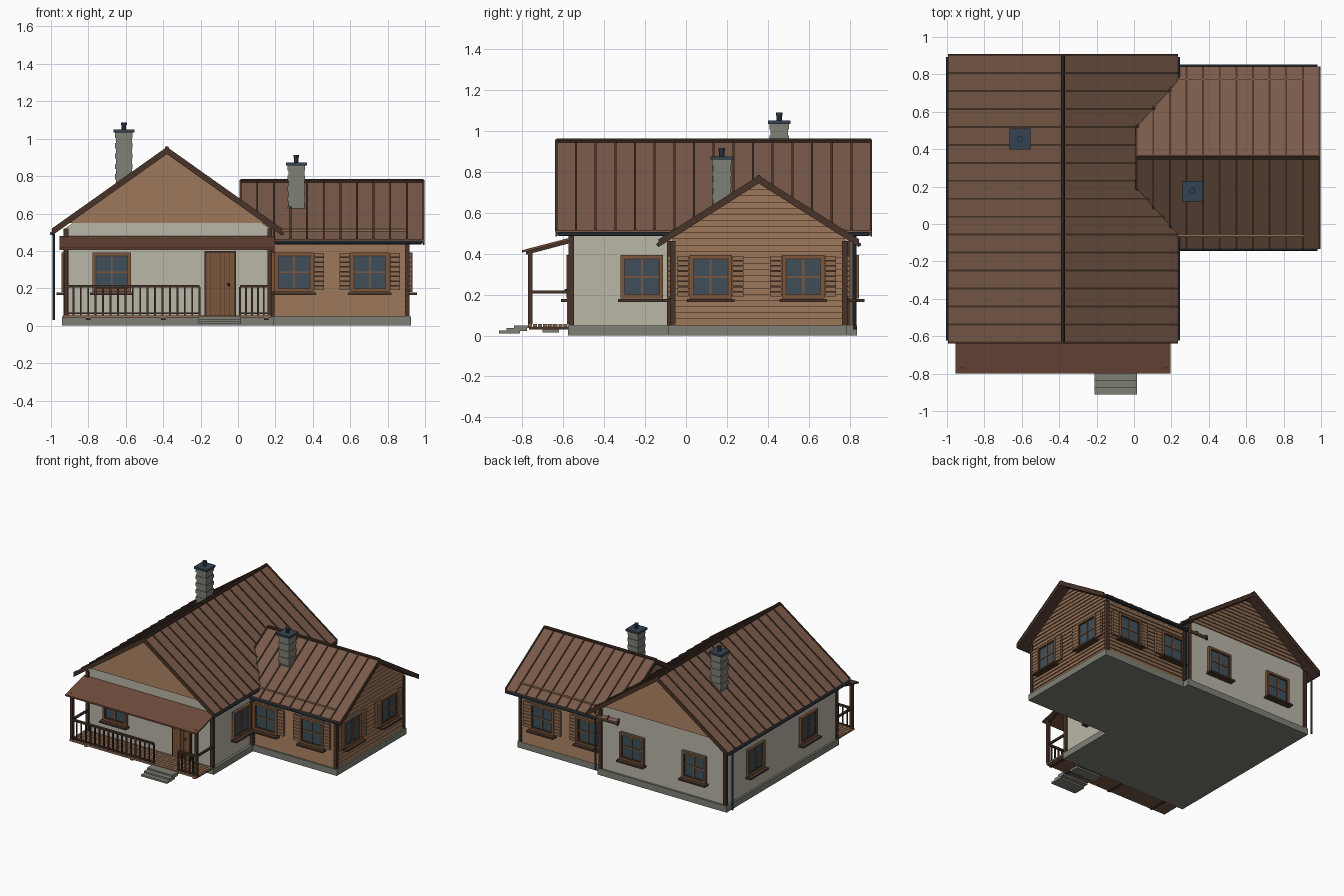
import bpy, bmesh, math
from mathutils import Matrix, Vector

if "Cube" in bpy.data.objects:
    bpy.data.objects.remove(bpy.data.objects["Cube"])


def material(name, r, g, b):
    m = bpy.data.materials.new(name)
    m.diffuse_color = [(c / 255 / 12.92 if c < 11 else ((c / 255 + .055) / 1.055) ** 2.4)
                       for c in (r, g, b)] + [1]
    m.use_nodes = True
    m.node_tree.nodes["Principled BSDF"].inputs["Base Color"].default_value = m.diffuse_color
    return m


ROOF = material("roof brown", 121, 90, 73)
PORCH = material("porch roof brown", 112, 76, 59)
TRIM = material("dark trim", 72, 52, 41)
WOOD = material("wood siding", 146, 110, 83)
FRAME = material("frame brown", 124, 87, 60)
PLASTER = material("plaster", 186, 182, 167)
STONE = material("stone grey", 126, 128, 117)
GLASS = material("window glass", 63, 79, 90)
METAL = material("blue grey metal", 52, 66, 80)

I = Matrix.Identity(4)
parts = {}


def part(name, mat):
    """Mesh collecting all geometry of one named part."""
    if name not in parts:
        parts[name] = (bmesh.new(), mat)
    return parts[name][0]


def prism(bm, pts, v0, v1, M):
    """Extrude a (u, z) outline along local y from v0 to v1."""
    a = [bm.verts.new(M @ Vector((u, v0, z))) for u, z in pts]
    b = [bm.verts.new(M @ Vector((u, v1, z))) for u, z in pts]
    bm.faces.new(a)
    bm.faces.new(b[::-1])
    for i in range(len(pts)):
        j = (i + 1) % len(pts)
        bm.faces.new((a[j], a[i], b[i], b[j]))


def box(bm, x0, x1, y0, y1, z0, z1, M=I):
    prism(bm, [(x0, z0), (x1, z0), (x1, z1), (x0, z1)], y0, y1, M)


def wall_frame(x, y, deg):
    """Local frame on a wall: x along it, -y outward."""
    return Matrix.Translation((x, y, 0)) @ Matrix.Rotation(math.radians(deg), 4, 'Z')


def cyl(bm, p, q, r, n=10):
    d = Vector(q) - Vector(p)
    M = Matrix.Translation((Vector(p) + Vector(q)) / 2) @ d.to_track_quat('Z', 'Y').to_matrix().to_4x4()
    bmesh.ops.create_cone(bm, cap_ends=True, segments=n, radius1=r, radius2=r, depth=d.length, matrix=M)


# Foundations
f = part("foundation", STONE)
box(f, -.94, .19, -.575, .835, 0, .05)
box(f, .15, .925, -.085, .785, 0, .0495)

# Walls: main block and side wing
MAIN = Matrix.Translation((-.38, 0, 0))
WING = Matrix.Translation((0, .355, 0)) @ Matrix(((0, 1, 0, 0), (1, 0, 0, 0), (0, 0, 1, 0), (0, 0, 0, 1)))
prism(part("main_walls", PLASTER), [(-.545, .05), (.55, .05), (.55, .52), (0, .91), (-.545, .52)], -.56, .82, MAIN)
prism(part("wing_walls", WOOD), [(-.42, .05), (.42, .05), (.42, .48), (0, .745), (-.42, .48)], .1, .905, WING)
for s in (-1, 1):
    box(part("wall_plate", WOOD), s * .417 - .004, s * .417 + .004, .2, .91, .47, .517, WING)


# Lap siding boards, trimmed to the gable slope
def siding(name, M, z0, z1, half, step=.03):
    bm = part(name, WOOD)
    z = z0
    while z < z1 - .005:
        t = min(z + step, z1)
        w0, w1 = half(z), half(t)
        v = [bm.verts.new(M @ Vector(p)) for p in (
            (-w0, 0, z), (w0, 0, z), (w0, -.008, z), (-w0, -.008, z), (w1, 0, t), (-w1, 0, t))]
        for idx in ((0, 1, 2, 3), (3, 2, 4, 5), (1, 0, 5, 4), (0, 3, 5), (1, 4, 2)):
            bm.faces.new([v[i] for i in idx])
        z = t


main_half = lambda z: min(.545, max(.003, (.925 - z) / .71))
wing_half = lambda z: min(.42, max(.003, (.752 - z) / .637))
siding("front_gable_siding", wall_frame(-.38, -.56, 0), .55, .92, main_half)
siding("back_gable_siding", wall_frame(-.38, .82, 180), .55, .92, main_half)
siding("wing_end_siding", wall_frame(.905, .355, 90), .05, .75, wing_half)
siding("wing_front_siding", wall_frame(.54, -.065, 0), .05, .47, lambda z: .365)
siding("wing_back_siding", wall_frame(.54, .775, 180), .05, .47, lambda z: .365)

# Corner boards
for x, y, h in ((-.92, -.56, .52), (.17, -.56, .52), (-.92, .82, .52), (.17, .82, .52),
                (.905, -.065, .46), (.905, .775, .46), (.183, -.08, .46), (.183, .79, .46)):
    box(part("corner_board", TRIM), x - .013, x + .013, y - .013, y + .013, .05, h)


# Roofs: sloped slabs, dark underside, seams, ridge cap, barge boards
def roof(name, M, half, ridge, eave, v0, v1, seams):
    for s in (-1, 1):
        def layer(bm, lo, hi, a, b, h=half):
            k = (ridge - eave) / half
            prism(bm, [(0, ridge + lo), (s * h, ridge - k * h + lo),
                       (s * h, ridge - k * h + hi), (0, ridge + hi)], a, b, M)
        layer(part(name, ROOF), -.008, 0, v0, v1)
        layer(part(name + "_soffit", TRIM), -.026, -.008, v0 + .002, v1 - .002, half - .004)
        for v in (v0, v1):
            layer(part(name + "_barge", TRIM), -.03, .006, v - .004, v + .004)
        for i in range(seams + 1):
            v = v0 + (v1 - v0) * i / seams
            layer(part(name + "_seams", TRIM), -.004, .008, v - .005, v + .005)
        p, q = (M @ Vector((s * (half + .002), v, eave - .018)) for v in (v0 + .01, v1 - .01))
        if name == "wing_roof":
            p.x = .2
        cyl(part("gutters", METAL), p, q, .009)
    cyl(part(name + "_ridge_cap", TRIM), M @ Vector((0, v0, ridge)), M @ Vector((0, v1, ridge)), .012)


roof("main_roof", MAIN, .615, .948, .512, -.633, .903, 16)
roof("wing_roof", WING, .488, .772, .462, .014, .992, 11)

# Downpipes
d = part("downpipes", METAL)
for x, xe in ((-.985, -.995), (.215, .24)):
    cyl(d, (x, .825, .03), (x, .825, .5), .007)
    cyl(d, (x, .825, .495), (xe, .825, .495), .007)


# Windows with sill, cross bars and louvred shutters
def window(x, y, deg, shutters=()):
    M = wall_frame(x, y, deg)
    w, z0, z1 = .104, .18, .392
    box(part("window_glass", GLASS), -w, w, -.012, 0, z0, z1, M)
    fr, tr = part("window_frames", FRAME), part("window_trim", TRIM)
    for s in (-1, 1):
        a, b = sorted((s * w, s * (w - .017)))
        box(fr, a, b, -.024, 0, z0, z1, M)
        a, b = sorted((s * (w - .017), s * (w - .022)))
        box(tr, a, b, -.018, 0, z0 + .017, z1 - .017, M)
    for a, b in ((z0, z0 + .017), (z1 - .017, z1)):
        box(fr, -w + .017, w - .017, -.024, 0, a, b, M)
    for a, b in ((z0 + .017, z0 + .022), (z1 - .022, z1 - .017)):
        box(tr, -w + .022, w - .022, -.018, 0, a, b, M)
    box(fr, -.005, .005, -.018, 0, z0 + .02, z1 - .02, M)
    zm = (z0 + z1) / 2
    box(fr, -w + .02, w - .02, -.017, 0, zm - .005, zm + .005, M)
    box(tr, -w - .012, w + .012, -.05, 0, z0 - .016, z0 - .003, M)
    for s in shutters:
        a, b = sorted((s * (w + .003), s * (w + .057)))
        box(part("shutter_backs", TRIM), a + .002, b - .002, -.013, 0, z0 + .01, z1 - .003, M)
        for i in range(8):
            z = z0 + .01 + i * .0252
            box(part("shutter_slats", WOOD), a, b, -.022, -.01, z, z + .0225, M)


window(-.675, -.56, 0)
window(.17, -.215, 90)
window(.3, -.068, 0, (1,))
window(.705, -.068, 0, (-1, 1))
for y in (.12, .572):
    window(.908, y, 90, (-1, 1))
for x in (.3, .705):
    window(x, .778, 180, (-1, 1))
for x in (-.11, -.655):
    window(x, .82, 180)
for y in (.46, -.2):
    window(-.92, y, -90)

# Front door with planks and knob
dm = wall_frame(-.095, -.56, 0)
box(part("door_frame", TRIM), -.083, .083, -.012, 0, .055, .4, dm)
for i in range(6):
    box(part("door_planks", FRAME), -.074 + i * .025, -.051 + i * .025, -.02, -.01, .055, .39, dm)
bmesh.ops.create_uvsphere(part("door_knob", TRIM), u_segments=8, v_segments=6, radius=.008,
                          matrix=Matrix.Translation((-.05, -.585, .22)))

# Porch deck, posts, railings and roof
for i in range(8):
    y = -.772 + i * .0248
    box(part("porch_deck", WOOD), -.935, .18, y, y + .021, .042, .056)
for x in (-.8, -.4, 0, .15):
    box(part("deck_joists", TRIM), x - .012, x + .012, -.765, -.575, .03, .042)
posts, rails, bal = part("porch_posts", TRIM), part("porch_rails", TRIM), part("balusters", TRIM)
for x in (-.92, .17):
    box(posts, x - .011, x + .011, -.772, -.75, .055, .425)
    box(rails, x - .008, x + .008, -.765, -.565, .205, .219)
for x0, x1, n in ((-.92, -.205, 18), (.01, .17, 5)):
    box(rails, x0, x1, -.77, -.752, .205, .219)
    box(rails, x0, x1, -.766, -.756, .062, .07)
    for i in range(n + 1):
        x = x0 + (x1 - x0) * i / n
        box(bal, x - .005, x + .005, -.766, -.756, .056, .207)
RX = Matrix(((0, 1, 0, 0), (1, 0, 0, 0), (0, 0, 1, 0), (0, 0, 0, 1)))
prism(part("porch_roof", PORCH), [(-.8, .404), (-.555, .468), (-.555, .48), (-.8, .416)], -.955, .195, RX)
for x in (-.92, .17):
    prism(part("porch_rafters", TRIM), [(-.78, .394), (-.56, .452), (-.56, .47), (-.78, .412)], x - .01, x + .01, RX)

# Entrance steps
for y0, y1, z in ((-.912, -.81, .01), (-.875, -.775, .023), (-.838, -.76, .036), (-.7, -.62, .015)):
    box(part("steps", STONE), -.21, .015, y0, y1, z, z + .014)


# Chimneys: stacked stone courses, metal cap and pot
def chimney(x, y, z0, z1):
    n = round((z1 - z0) / .028)
    h = (z1 - z0) / n
    for i in range(n):
        r = .047 if i % 2 else .043
        box(part("chimneys", STONE), x - r, x + r, y - r, y + r, z0 + i * h, z0 + (i + 1) * h)
    c = part("chimney_caps", METAL)
    box(c, x - .056, x + .056, y - .056, y + .056, z1, z1 + .016)
    cyl(c, (x, y, z1 + .01), (x, y, z1 + .055), .013)
    cyl(c, (x, y, z1 + .042), (x, y, z1 + .056), .016)


chimney(-.61, .455, .7, 1.032)
chimney(.312, .175, .58, .858)

# Turn every collected part into an object
for name, (bm, mat) in parts.items():
    bmesh.ops.recalc_face_normals(bm, faces=bm.faces)
    me = bpy.data.meshes.new(name)
    bm.to_mesh(me)
    bm.free()
    me.materials.append(mat)
    bpy.context.collection.objects.link(bpy.data.objects.new(name, me))
